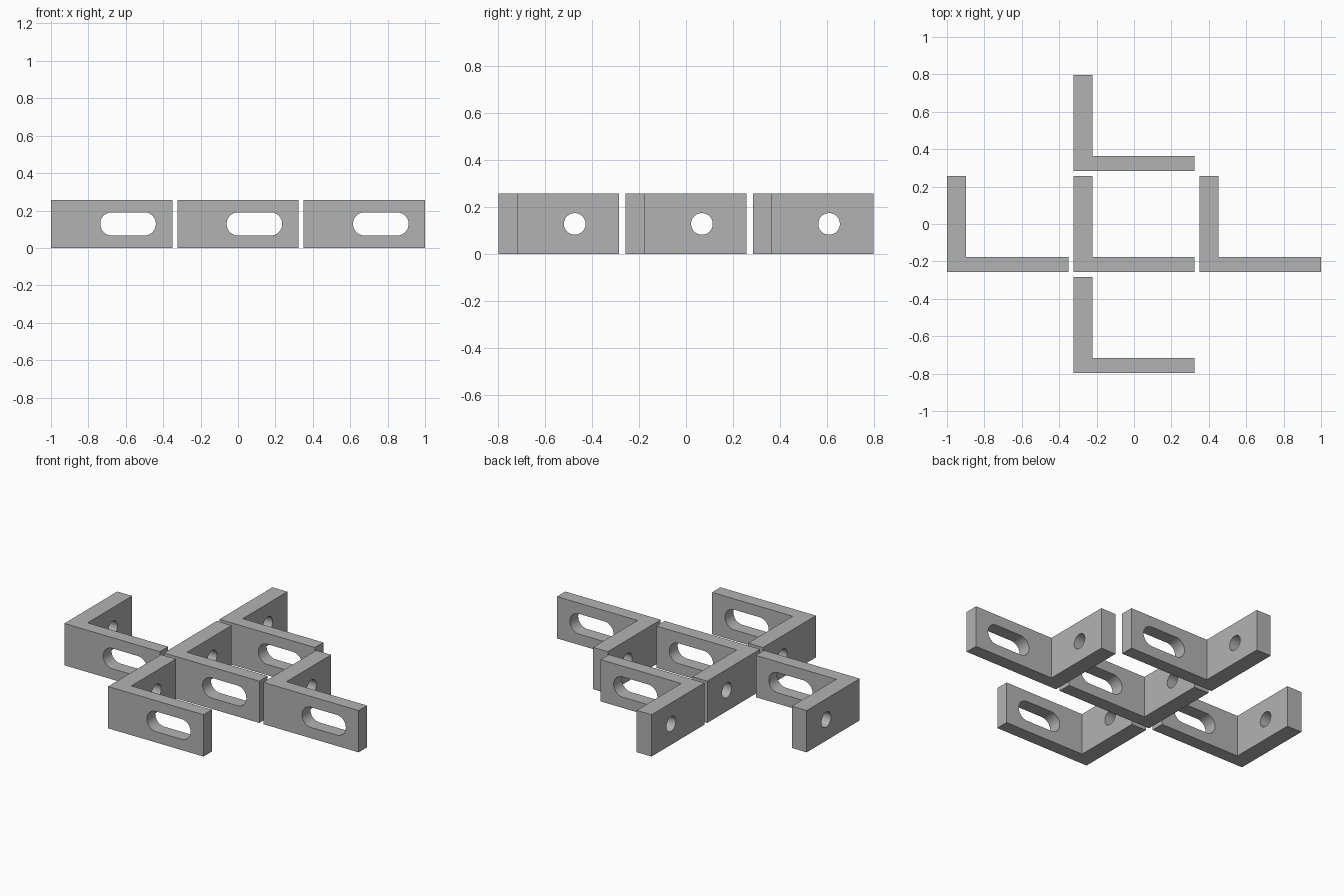
import bpy, bmesh, math
from mathutils import Vector

if "Cube" in bpy.data.objects:
    bpy.data.objects.remove(bpy.data.objects["Cube"])

U = 2 / 148                      # one design unit; the whole layout is 148 units long
LONG, SHORT, HEIGHT = 48, 38, 19  # bracket size
T_LONG, T_SHORT = 6, 7.5          # thickness of the two legs
MID = HEIGHT / 2

metal = bpy.data.materials.new("grey_metal")
metal.diffuse_color = (0.45, 0.45, 0.45, 1)
metal.use_nodes = True
metal.node_tree.nodes["Principled BSDF"].inputs["Base Color"].default_value = metal.diffuse_color


def prism(name, outline, direction):
    """Extrude a closed planar outline along a direction."""
    bm = bmesh.new()
    face = bm.faces.new([bm.verts.new(Vector(p) * U) for p in outline])
    ext = bmesh.ops.extrude_face_region(bm, geom=[face])
    verts = [v for v in ext["geom"] if isinstance(v, bmesh.types.BMVert)]
    bmesh.ops.translate(bm, verts=verts, vec=Vector(direction) * U)
    bmesh.ops.recalc_face_normals(bm, faces=bm.faces)
    mesh = bpy.data.meshes.new(name)
    bm.to_mesh(mesh)
    bm.free()
    mesh.materials.append(metal)
    obj = bpy.data.objects.new(name, mesh)
    bpy.context.collection.objects.link(obj)
    return obj


def stadium(radius, half, n=24):
    """Round-ended slot outline; a circle when half is zero."""
    pts = []
    for side, start in ((1, -math.pi / 2), (-1, math.pi / 2)):
        last = n if half == 0 else n + 1
        for i in range(last):
            a = start + math.pi * i / n
            pts.append((side * half + radius * math.cos(a), radius * math.sin(a)))
    return pts


# L-shaped bracket body
profile = [(0, 0), (LONG, 0), (LONG, T_LONG), (T_SHORT, T_LONG),
           (T_SHORT, SHORT), (0, SHORT)]
bracket = prism("bracket_centre", [(x, y, 0) for x, y in profile], (0, 0, HEIGHT))

# Slot through the long leg, round hole through the short leg
slot = prism("slot_cutter", [(30.5 + a, -2, MID + b) for a, b in stadium(4.6, 6.4)],
             (0, T_LONG + 4, 0))
hole = prism("hole_cutter", [(-2, 24 + a, MID + b) for a, b in stadium(3.4, 0)],
             (T_SHORT + 4, 0, 0))
for cutter in (slot, hole):
    cutter.hide_render = True
    mod = bracket.modifiers.new(cutter.name, "BOOLEAN")
    mod.operation = "DIFFERENCE"
    mod.solver = "EXACT"
    mod.object = cutter

# Bake the cuts and remove the cutters
bpy.context.view_layer.update()
cut = bpy.data.meshes.new_from_object(
    bracket.evaluated_get(bpy.context.evaluated_depsgraph_get()))
bracket.modifiers.clear()
bracket.data = cut
for cutter in (slot, hole):
    bpy.data.objects.remove(cutter)

# Smooth hole walls, crisp edges
bpy.context.view_layer.objects.active = bracket
bracket.select_set(True)
bpy.ops.object.shade_smooth_by_angle(angle=math.radians(30))

# Five brackets in a cross, 2 units apart
for name, i, j in (("bracket_centre", 0, 0), ("bracket_left", -1, 0), ("bracket_right", 1, 0),
                   ("bracket_front", 0, -1), ("bracket_back", 0, 1)):
    obj = bracket
    if i or j:
        obj = bpy.data.objects.new(name, bracket.data)
        bpy.context.collection.objects.link(obj)
    obj.location = ((i * (LONG + 2) - LONG / 2) * U, (j * (SHORT + 2) - SHORT / 2) * U, 0)
